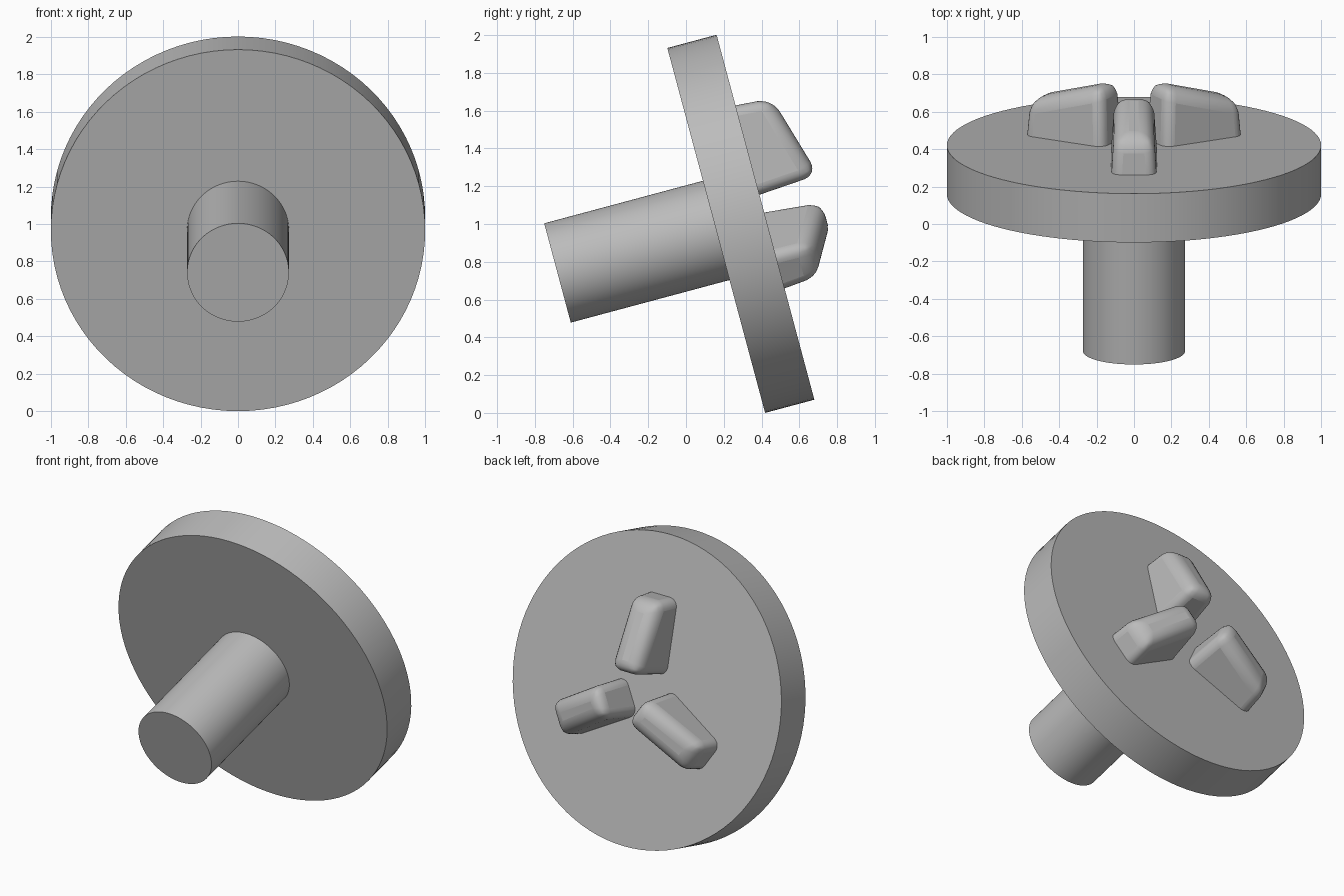
import bpy, bmesh, math
from mathutils import Matrix, Vector

cube = bpy.data.objects.get("Cube")
if cube:
    bpy.data.objects.remove(cube, do_unlink=True)

# Plain grey plastic
grey = bpy.data.materials.new("plain grey")
grey.use_nodes = True
colour = (0.5, 0.5, 0.5, 1)
grey.diffuse_color = colour
grey.node_tree.nodes["Principled BSDF"].inputs["Base Color"].default_value = colour

# Tilted frame: local z runs along the shaft towards the back, local y runs up the disc
TILT = math.radians(15)
THICK = 0.27
SHAFT = 0.87
frame = Matrix.Translation((0, 0.16, 0.966)) @ Matrix.Rotation(TILT, 4, 'X') \
    @ Matrix.Rotation(math.pi, 4, 'Z') @ Matrix.Rotation(math.pi / 2, 4, 'X')


def finish(obj, matrix):
    obj.data.materials.append(grey)
    obj.matrix_world = matrix
    bpy.ops.object.select_all(action='DESELECT')
    obj.select_set(True)
    bpy.context.view_layer.objects.active = obj
    bpy.ops.object.shade_smooth_by_angle(angle=math.radians(35))


def cylinder(name, radius, low, high):
    bm = bmesh.new()
    bmesh.ops.create_cone(bm, cap_ends=True, segments=96, radius1=radius, radius2=radius,
                          depth=high - low, matrix=Matrix.Translation((0, 0, (low + high) / 2)))
    mesh = bpy.data.meshes.new(name)
    bm.to_mesh(mesh)
    bm.free()
    obj = bpy.data.objects.new(name, mesh)
    bpy.context.collection.objects.link(obj)
    finish(obj, frame)


def lug(name, angle):
    # Drafted block with a sloping top, higher near the centre
    bm = bmesh.new()
    base = [(0.123, 0.125), (0.613, 0.12)]
    top = [(0.146, 0.102, 0.328), (0.599, 0.108, 0.195)]
    low = [bm.verts.new((s * w, r, -0.002)) for r, w in base for s in (-1, 1)]
    high = [bm.verts.new((s * w, r, h)) for r, w, h in top for s in (-1, 1)]
    ring = (0, 1, 3, 2)
    bm.faces.new([low[i] for i in ring])
    bm.faces.new([high[i] for i in ring])
    for a, b in zip(ring, ring[1:] + ring[:1]):
        bm.faces.new((low[a], low[b], high[b], high[a]))
    bmesh.ops.recalc_face_normals(bm, faces=bm.faces)

    # Round the rim generously and the upright corners a little less
    weight = bm.edges.layers.float.new("bevel_weight_edge")
    for e in bm.edges:
        raised = sum(v.co.z > 0.1 for v in e.verts)
        e[weight] = (0, 0.7, 1)[raised]
    mesh = bpy.data.meshes.new(name)
    bm.to_mesh(mesh)
    bm.free()
    obj = bpy.data.objects.new(name, mesh)
    bpy.context.collection.objects.link(obj)
    bevel = obj.modifiers.new("rounding", 'BEVEL')
    bevel.limit_method = 'WEIGHT'
    bevel.width = 0.08
    bevel.segments = 6
    bevel.use_clamp_overlap = False
    finish(obj, frame @ Matrix.Translation((0, 0, THICK)) @ Matrix.Rotation(angle, 4, 'Z'))


cylinder("disc", 1.0, 0, THICK)
cylinder("shaft", 0.272, -SHAFT, 0.01)
for i, part in enumerate(("upper_lug", "right_lug", "left_lug")):
    lug(part, -i * math.tau / 3)
